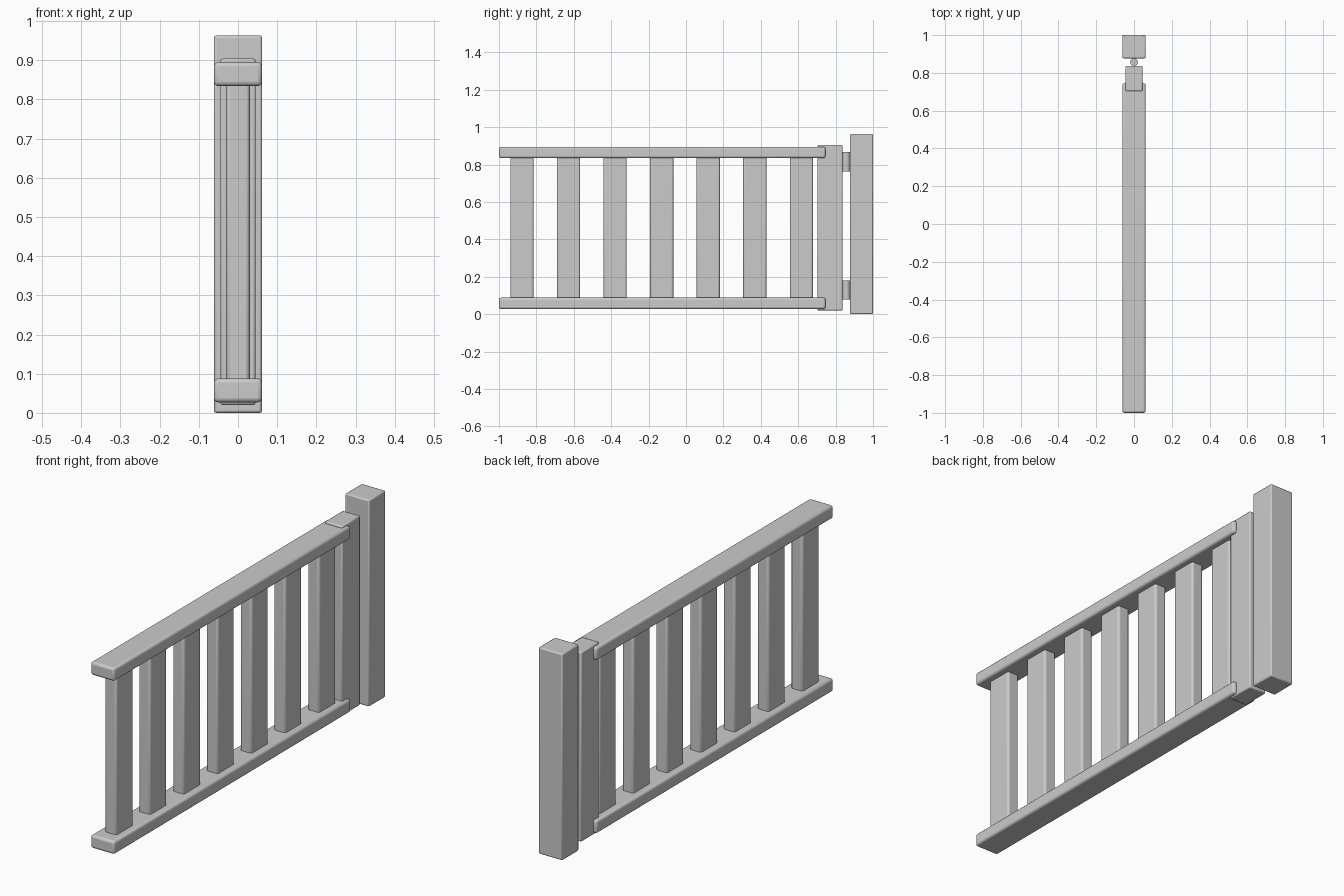
import bpy, math

if "Cube" in bpy.data.objects:
    bpy.data.objects.remove(bpy.data.objects["Cube"])


def finish(ob, bevel, segments):
    mod = ob.modifiers.new("bevel", 'BEVEL')
    mod.width = bevel
    mod.segments = segments
    mod.limit_method = 'ANGLE'
    mod.angle_limit = math.radians(60)
    bpy.ops.object.shade_smooth_by_angle(angle=math.radians(35))


def box(name, half_x, y0, y1, z0, z1, bevel, segments=2):
    """Bevelled box centred on x = 0."""
    bpy.ops.mesh.primitive_cube_add(size=1, location=(0, (y0 + y1) / 2, (z0 + z1) / 2))
    ob = bpy.context.object
    ob.name = name
    ob.scale = (half_x * 2, y1 - y0, z1 - z0)
    bpy.ops.object.transform_apply(location=False, rotation=False, scale=True)
    finish(ob, bevel, segments)
    return ob


# Fixed post and the gate's hinge-side stile
box("fixed_post", 0.0615, 0.877, 1.0, 0.0, 0.963, 0.006)
box("gate_stile", 0.045, 0.703, 0.837, 0.02, 0.904, 0.006)

# Horizontal rails
for name, z in (("bottom_rail", 0.027), ("top_rail", 0.834)):
    box(name, 0.0615, -1.0, 0.746, z, z + 0.061, 0.011, 3)

# Evenly spaced balusters, ends sunk into the rails
for i in range(7):
    y = -0.877 + 0.249 * i
    box(f"baluster_{i + 1}", 0.03, y - 0.062, y + 0.062, 0.06, 0.86, 0.01, 3)

# Hinge barrels between stile and post
for name, z in (("lower_hinge", 0.129), ("upper_hinge", 0.815)):
    bpy.ops.mesh.primitive_cylinder_add(vertices=8, radius=0.021, depth=0.102,
                                        location=(0, 0.857, z))
    bpy.context.object.name = name
    bpy.ops.object.shade_smooth_by_angle(angle=math.radians(50))
